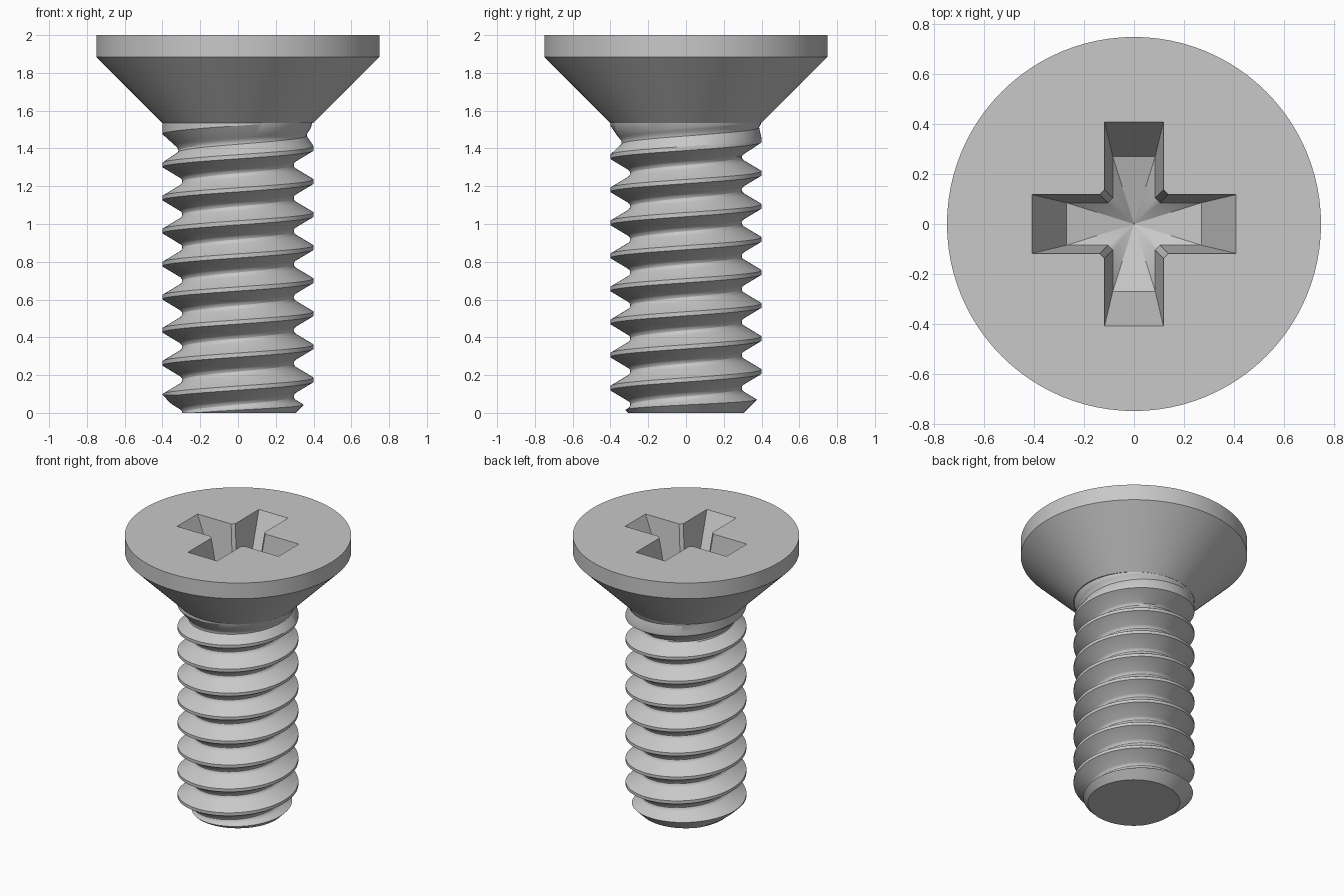
import bpy, bmesh
from math import cos, sin, tau, radians

cube = bpy.data.objects.get("Cube")
if cube:
    bpy.data.objects.remove(cube, do_unlink=True)

steel = bpy.data.materials.new("grey steel")
steel.use_nodes = True
GREY = (0.58, 0.58, 0.58, 1)
steel.diffuse_color = GREY
steel.node_tree.nodes["Principled BSDF"].inputs["Base Color"].default_value = GREY

SEGMENTS = 96
PITCH, CREST_R, THREAD_DEPTH = 0.175, 0.40, 0.105
NECK_Z = 1.535


def make_object(name, bm):
    bmesh.ops.recalc_face_normals(bm, faces=bm.faces)
    mesh = bpy.data.meshes.new(name)
    bm.to_mesh(mesh)
    bm.free()
    mesh.materials.append(steel)
    obj = bpy.data.objects.new(name, mesh)
    bpy.context.collection.objects.link(obj)
    return obj


def loft(name, rings):
    """Closed solid through a stack of equal-length rings of points."""
    bm = bmesh.new()
    loops = [[bm.verts.new(p) for p in ring] for ring in rings]
    n = len(loops[0])
    for a, b in zip(loops, loops[1:]):
        for i in range(n):
            j = (i + 1) % n
            bm.faces.new((a[i], a[j], b[j], b[i]))
    bm.faces.new(loops[0][::-1])
    bm.faces.new(loops[-1])
    return make_object(name, bm)


def lathe(name, profile):
    return loft(name, [[(r * cos(tau * i / SEGMENTS), r * sin(tau * i / SEGMENTS), z)
                        for i in range(SEGMENTS)] for r, z in profile])


def cut(obj, cutter, operation):
    cutter.hide_render = True
    mod = obj.modifiers.new("cut", 'BOOLEAN')
    mod.operation, mod.object, mod.solver = operation, cutter, 'EXACT'
    bpy.context.view_layer.objects.active = obj
    bpy.ops.object.modifier_apply(modifier=mod.name)
    bpy.data.objects.remove(cutter, do_unlink=True)


def smooth(obj):
    bpy.ops.object.select_all(action='DESELECT')
    obj.select_set(True)
    bpy.context.view_layer.objects.active = obj
    bpy.ops.object.shade_smooth_by_angle(angle=radians(30))


# Countersunk head
head = lathe("countersunk_head", [(CREST_R, NECK_Z), (0.75, 1.885), (0.75, 2.0)])


# Tapered cross recess with bevelled inner corners
def cross_ring(t, depth=0.30):
    length, width, corner = 0.41 - 0.14 * t, 0.118 - 0.033 * t, 0.02
    quarter = [(length, -width), (length, width),
               (width + corner, width), (width, width + corner)]
    ring = []
    for k in range(4):
        c, s = (1, 0, -1, 0)[k], (0, 1, 0, -1)[k]
        ring += [(c * x - s * y, s * x + c * y, 2.0 - depth * t) for x, y in quarter]
    return ring


recess = loft("recess_cutter", [cross_ring(1), cross_ring(-0.1)])
bm = bmesh.new()
bm.from_mesh(recess.data)
floor = min(bm.faces, key=lambda f: f.calc_center_median().z)
tip = bmesh.ops.poke(bm, faces=[floor])["verts"][0]
tip.co.z -= 0.08
bm.to_mesh(recess.data)
bm.free()
cut(head, recess, 'DIFFERENCE')
smooth(head)

# Threaded shank: one pitch of thread section swept along a right-hand helix
section = [(-0.011, 0), (0.011, 0), (0.066, 0.88), (0.076, 0.97),
           (0.0875, 1), (0.099, 0.97), (0.109, 0.88)]
STEPS = len(section)
bm = bmesh.new()
columns = []
for i in range(SEGMENTS):
    a = tau * i / SEGMENTS
    column = []
    for turn in range(-3, 12):
        for offset, groove in section:
            z = PITCH * (turn + i / SEGMENTS) + offset
            fade = min(1, max(0, (NECK_Z - z) / PITCH))
            r = CREST_R - THREAD_DEPTH * groove * fade
            column.append(bm.verts.new((r * cos(a), r * sin(a), z)))
    columns.append(column)
for i in range(SEGMENTS):
    here, there = columns[i], columns[(i + 1) % SEGMENTS]
    shift = STEPS if i == SEGMENTS - 1 else 0
    for m in range(len(here) - 1 - shift):
        bm.faces.new((here[m], there[m + shift], there[m + shift + 1], here[m + 1]))

# Trim the helix ends flat and cap them
for z, direction in ((-0.05, -1), (NECK_Z + 0.015, 1)):
    bmesh.ops.bisect_plane(bm, geom=bm.verts[:] + bm.edges[:] + bm.faces[:],
                           plane_co=(0, 0, z), plane_no=(0, 0, direction),
                           clear_outer=True)
bmesh.ops.remove_doubles(bm, verts=bm.verts, dist=0.00001)
bmesh.ops.holes_fill(bm, edges=[e for e in bm.edges if e.is_boundary], sides=0)
shank = make_object("threaded_shank", bm)

# Chamfer the tip
chamfer = lathe("tip_cutter", [(0.305, 0), (0.42, 0.115), (0.42, 1.7)])
cut(shank, chamfer, 'INTERSECT')
smooth(shank)
